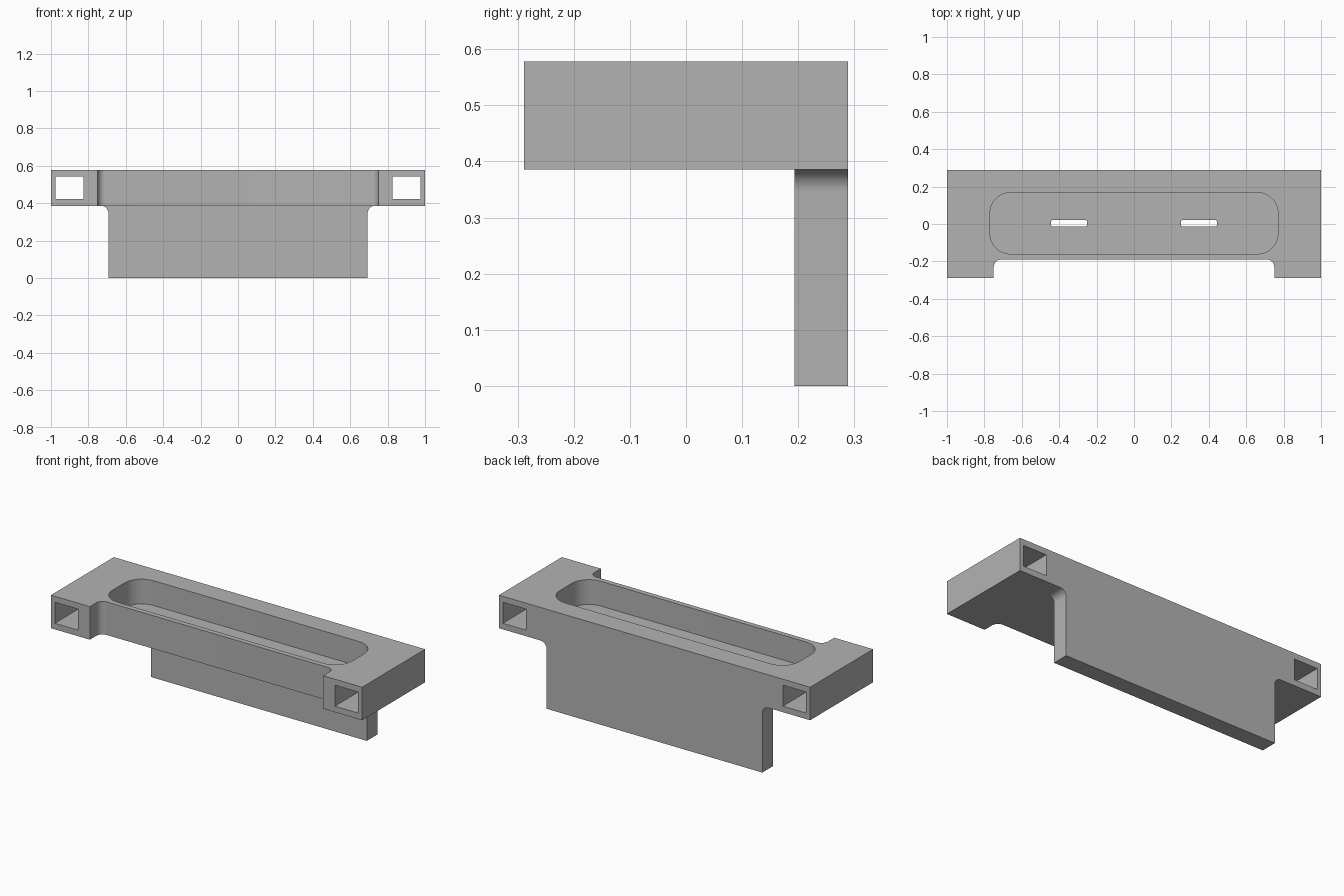
import bpy, bmesh, math
from mathutils import Vector

cube = bpy.data.objects.get("Cube")
if cube:
    bpy.data.objects.remove(cube, do_unlink=True)

HALF_DEPTH, TOP, UNDER = 0.289, 0.578, 0.386
FILLET = 0.04

grey = bpy.data.materials.new("plain_grey")
grey.use_nodes = True
colour = (0.45, 0.45, 0.45, 1)
grey.diffuse_color = colour
grey.node_tree.nodes["Principled BSDF"].inputs["Base Color"].default_value = colour


def arc(cx, cy, radius, start, end, steps=10):
    """Points along an arc, angles in degrees."""
    angles = [math.radians(start + (end - start) * i / steps) for i in range(steps + 1)]
    return [(cx + radius * math.cos(a), cy + radius * math.sin(a)) for a in angles]


def rounded_rect(x0, x1, y0, y1, r):
    return (arc(x1 - r, y1 - r, r, 0, 90) + arc(x0 + r, y1 - r, r, 90, 180)
            + arc(x0 + r, y0 + r, r, 180, 270) + arc(x1 - r, y0 + r, r, 270, 360))


def mirrored(half):
    """Close a right-hand half profile with its reflection in x."""
    return half + [(-x, y) for x, y in reversed(half)]


def prism(name, profile, low, high, axis="z"):
    """Extrude a closed profile in (x, y) along z, or in (x, z) along y."""
    place = (lambda p, t: (p[0], p[1], t)) if axis == "z" else (lambda p, t: (p[0], t, p[1]))
    shift = Vector(place((0, 0), high)) - Vector(place((0, 0), low))
    bm = bmesh.new()
    face = bm.faces.new([bm.verts.new(place(p, low)) for p in profile])
    extruded = bmesh.ops.extrude_face_region(bm, geom=[face], use_keep_orig=True)
    verts = [v for v in extruded["geom"] if isinstance(v, bmesh.types.BMVert)]
    bmesh.ops.translate(bm, verts=verts, vec=shift)
    bmesh.ops.recalc_face_normals(bm, faces=bm.faces)
    mesh = bpy.data.meshes.new(name)
    bm.to_mesh(mesh)
    bm.free()
    mesh.materials.append(grey)
    obj = bpy.data.objects.new(name, mesh)
    bpy.context.collection.objects.link(obj)
    return obj


def combine(target, other, operation):
    """Apply a boolean, then remove the helper."""
    other.hide_render = True
    mod = target.modifiers.new(operation.title(), "BOOLEAN")
    mod.operation, mod.solver, mod.object = operation, "EXACT", other
    bpy.context.view_layer.objects.active = target
    bpy.ops.object.modifier_apply(modifier=mod.name)
    bpy.data.objects.remove(other, do_unlink=True)


# Slab with a filleted notch along the front
slab_half = (arc(0.75 - FILLET, -0.19 - FILLET, FILLET, 90, 0)
             + [(0.75, -HALF_DEPTH), (1, -HALF_DEPTH), (1, HALF_DEPTH)])
bracket = prism("tray_bracket", mirrored(slab_half), UNDER, TOP)

# Hanging back plate, flaring into the underside of the slab
plate_half = ([(0.693, 0)] + arc(0.693 + FILLET, UNDER - FILLET, FILLET, 180, 90)
              + [(0.693 + FILLET, UNDER + 0.02)])
combine(bracket, prism("back_plate", mirrored(plate_half), 0.193, HALF_DEPTH, "y"), "UNION")

# Rounded tray pocket
pocket = rounded_rect(-0.77, 0.77, -0.16, 0.168, 0.11)
combine(bracket, prism("pocket_cutter", pocket, UNDER + 0.048, TOP + 0.1), "DIFFERENCE")

for side in (-1, 1):
    # Slot through the tray floor
    x = side * 0.347
    slot = rounded_rect(x - 0.097, x + 0.097, -0.014, 0.022, 0.012)
    combine(bracket, prism("slot_cutter", slot, UNDER - 0.05, TOP), "DIFFERENCE")
    # Square channel from front to back through each end
    x = side * 0.9
    channel = [(x - 0.075, 0.421), (x + 0.075, 0.421), (x + 0.075, 0.543), (x - 0.075, 0.543)]
    combine(bracket, prism("channel_cutter", channel, -0.5, 0.5, "y"), "DIFFERENCE")

# Smooth the fillets and keep the edges crisp
bpy.ops.object.select_all(action="DESELECT")
bracket.select_set(True)
bpy.context.view_layer.objects.active = bracket
bpy.ops.object.shade_smooth_by_angle(angle=math.radians(30))
